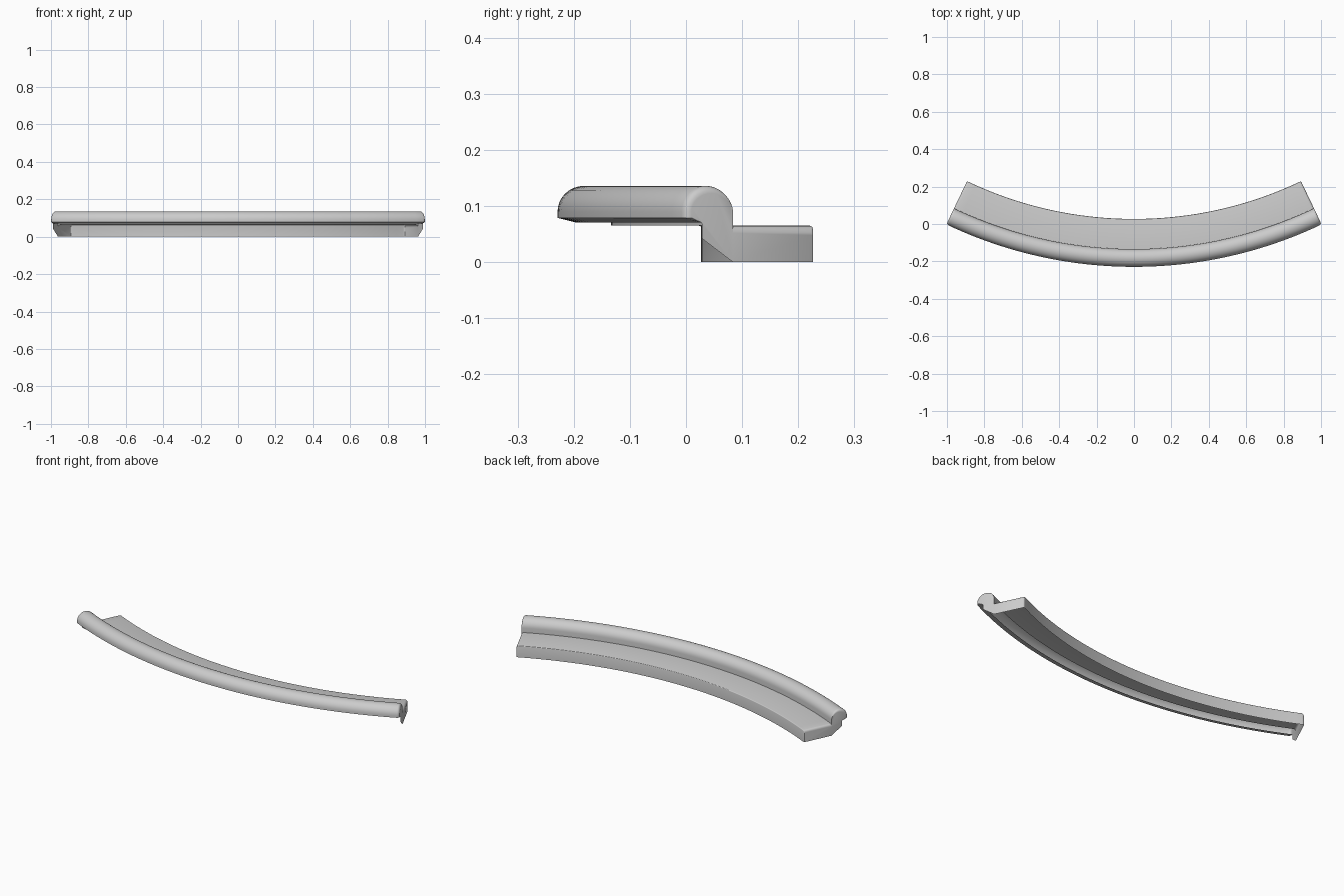
import bpy, bmesh, math

if "Cube" in bpy.data.objects:
    bpy.data.objects.remove(bpy.data.objects["Cube"])

R = 2.33                    # outer radius of the arc
CY = R - 0.229              # arc centre on y
HALF = math.radians(25.5)   # half of the sweep angle
ROUND = 0.013               # rounding at both ends
NOSE_W, DEPTH = 0.095, 0.256
TREAD_Z, TOP_Z, SPRING_Z = 0.065, 0.136, 0.09


def section(d):
    """Open shell cross-section (depth from front, height), shrunk by d."""
    pts = [(0.032, 0.071), (d, 0.079)]                       # turned-in lip
    mid, rx, rz = (NOSE_W + d) / 2, (NOSE_W - d) / 2, TOP_Z - d - SPRING_Z
    for i in range(17):                                      # bullnose
        a = math.pi * (1 - i / 16)
        pts.append((mid + rx * math.cos(a), SPRING_Z + rz * math.sin(a)))
    pts.append((NOSE_W, TREAD_Z - d))                        # step down to tread
    back, e = DEPTH - d * 0.3, 0.004
    for i in range(4):                                       # eased back edge
        a = math.pi / 2 * (1 - i / 3)
        pts.append((back - e + e * math.cos(a), TREAD_Z - d - e + e * math.sin(a)))
    pts.append((back, 0.0))                                  # back wall
    return pts


def place(s, z, ang):
    rho = R - s
    return (rho * math.sin(ang), CY - rho * math.cos(ang), z)


# Stations along the arc: rounded end, straight sweep, rounded end
ease = []
for k in range(5):
    p = math.pi / 2 * k / 4
    ease.append((HALF - ROUND * (1 - math.cos(p)) / R, ROUND * (1 - math.sin(p))))
inner = ease[-1][0]
stations = [(-a, d) for a, d in ease]
stations += [(-inner + 2 * inner * i / 48, 0.0) for i in range(1, 48)]
stations += ease[::-1]

# Swept shell
bm = bmesh.new()
rings = [[bm.verts.new(place(s, z, a)) for s, z in section(d)] for a, d in stations]
for r0, r1 in zip(rings, rings[1:]):
    for i in range(len(r0) - 1):
        bm.faces.new((r0[i], r1[i], r1[i + 1], r0[i + 1]))

# End caps, with the chamfered lower front corner
for ring, ang in ((rings[0], -HALF), (rings[-1], HALF)):
    extra = [bm.verts.new(place(s, z, ang))
             for s, z in ((NOSE_W, 0.0), (0.034, 0.042), (0.034, 0.068))]
    loop = ring + extra
    bm.faces.new(loop if ang < 0 else loop[::-1])

# Make the outside face up
bm.normal_update()
if sum(f.normal.z * f.calc_area() for f in bm.faces) < 0:
    bmesh.ops.reverse_faces(bm, faces=bm.faces[:])

mesh = bpy.data.meshes.new("curved_step_edging")
bm.to_mesh(mesh)
bm.free()
obj = bpy.data.objects.new("curved_step_edging", mesh)
bpy.context.collection.objects.link(obj)
bpy.context.view_layer.objects.active = obj
obj.select_set(True)
bpy.ops.object.shade_smooth_by_angle(angle=math.radians(35))
